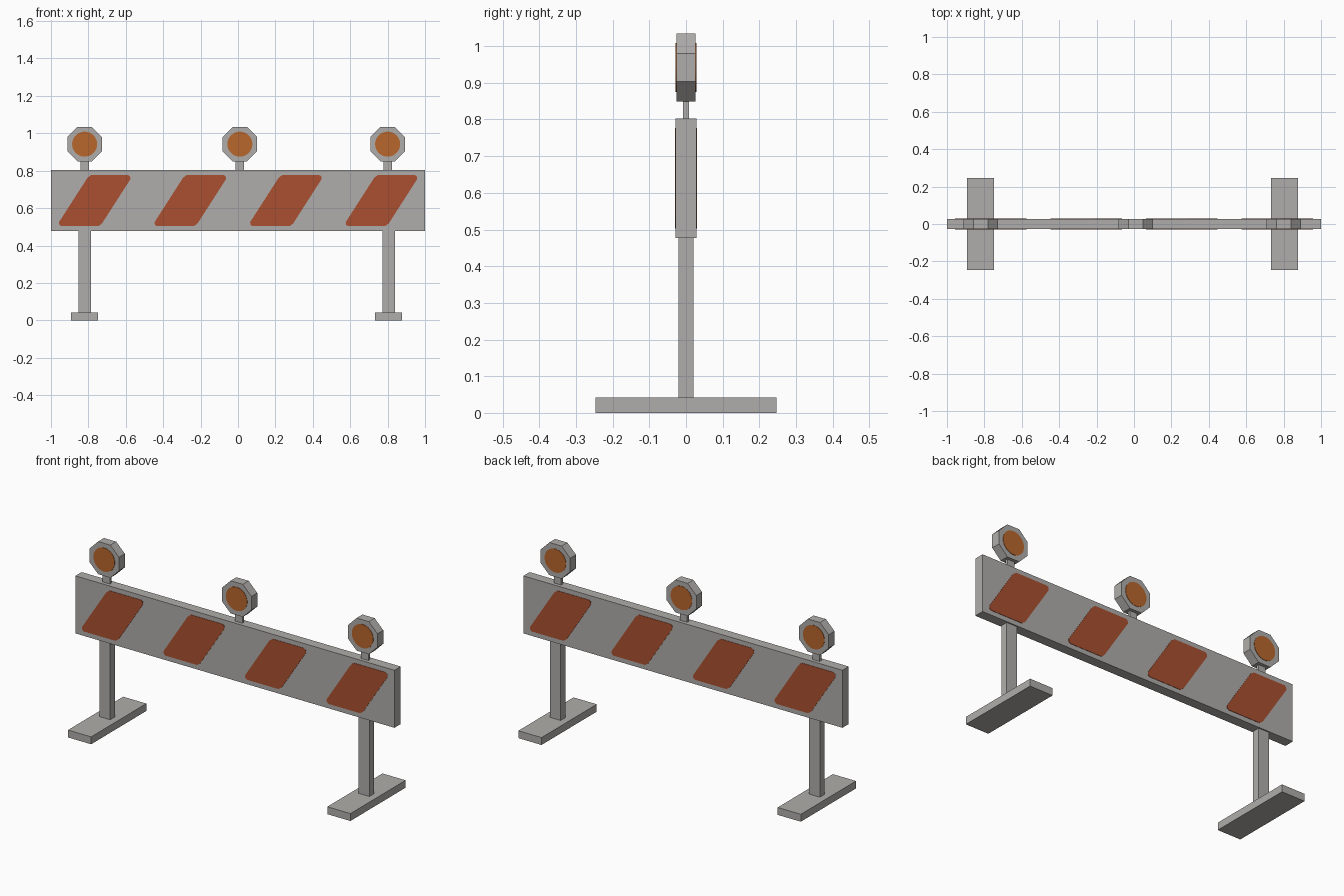
import bpy, bmesh, math

if "Cube" in bpy.data.objects:
    bpy.data.objects.remove(bpy.data.objects["Cube"])


def material(name, rgb):
    m = bpy.data.materials.new(name)
    m.diffuse_color = (*rgb, 1)
    m.use_nodes = True
    m.node_tree.nodes["Principled BSDF"].inputs["Base Color"].default_value = m.diffuse_color
    return m


GREY = material("warm_grey", (0.43, 0.42, 0.405))
RED = material("stripe_red_orange", (0.40, 0.08, 0.03))
AMBER = material("lens_amber", (0.48, 0.135, 0.025))


def prism(name, pts, y0, y1, mat):
    """Extrude an (x, z) outline from y0 to y1."""
    bm = bmesh.new()
    face = bm.faces.new([bm.verts.new((x, y0, z)) for x, z in pts])
    ext = bmesh.ops.extrude_face_region(bm, geom=[face])["geom"]
    for v in ext:
        if isinstance(v, bmesh.types.BMVert):
            v.co.y = y1
    bmesh.ops.recalc_face_normals(bm, faces=bm.faces)
    me = bpy.data.meshes.new(name)
    bm.to_mesh(me)
    bm.free()
    me.materials.append(mat)
    ob = bpy.data.objects.new(name, me)
    bpy.context.collection.objects.link(ob)
    return ob


def box(name, cx, width, depth, z0, z1):
    a, b = cx - width / 2, cx + width / 2
    return prism(name, [(a, z0), (b, z0), (b, z1), (a, z1)],
                 -depth / 2, depth / 2, GREY)


def ring(cx, cz, r, n, phase=0.0):
    return [(cx + r * math.cos(phase + math.tau * i / n),
             cz + r * math.sin(phase + math.tau * i / n)) for i in range(n)]


BOARD_Y, LAMP_Y, PAINT = 0.028, 0.026, 0.002

# Board
box("board", 0, 2.0, 2 * BOARD_Y, 0.477, 0.803)

# Slanted stripes with rounded corners; the back repeats the front turned half round
half = [(0, 0.525), (0.002, 0.51), (0.013, 0.503), (0.21, 0.503), (0.23, 0.518)]
outline = half + [(0.382 - x, 1.28 - z) for x, z in half]
for i in range(4):
    left = -0.957 + 0.511 * i
    pts = [(left + x, z) for x, z in outline]
    prism("front_stripe", pts, -BOARD_Y - PAINT, -BOARD_Y, RED)
    prism("back_stripe", [(-x, z) for x, z in pts], BOARD_Y, BOARD_Y + PAINT, RED)

# Legs and feet
for cx in (-0.82, 0.805):
    box("leg", cx, 0.067, 0.042, 0.042, 0.478)
    box("foot", cx, 0.145, 0.494, 0, 0.042)

# Warning lamps: stem, octagonal housing and a round lens on both sides
CZ, APOTHEM = 0.942, 0.0925
for cx in (-0.82, 0.01, 0.80):
    box("lamp_stem", cx, 0.045, 0.016, 0.80, 0.855)
    prism("lamp_housing",
          ring(cx, CZ, APOTHEM / math.cos(math.pi / 8), 8, math.pi / 8),
          -LAMP_Y, LAMP_Y, GREY)
    lens = ring(cx, CZ, 0.067, 32)
    prism("front_lens", lens, -LAMP_Y - PAINT, -LAMP_Y, AMBER)
    prism("back_lens", lens, LAMP_Y, LAMP_Y + PAINT, AMBER)
